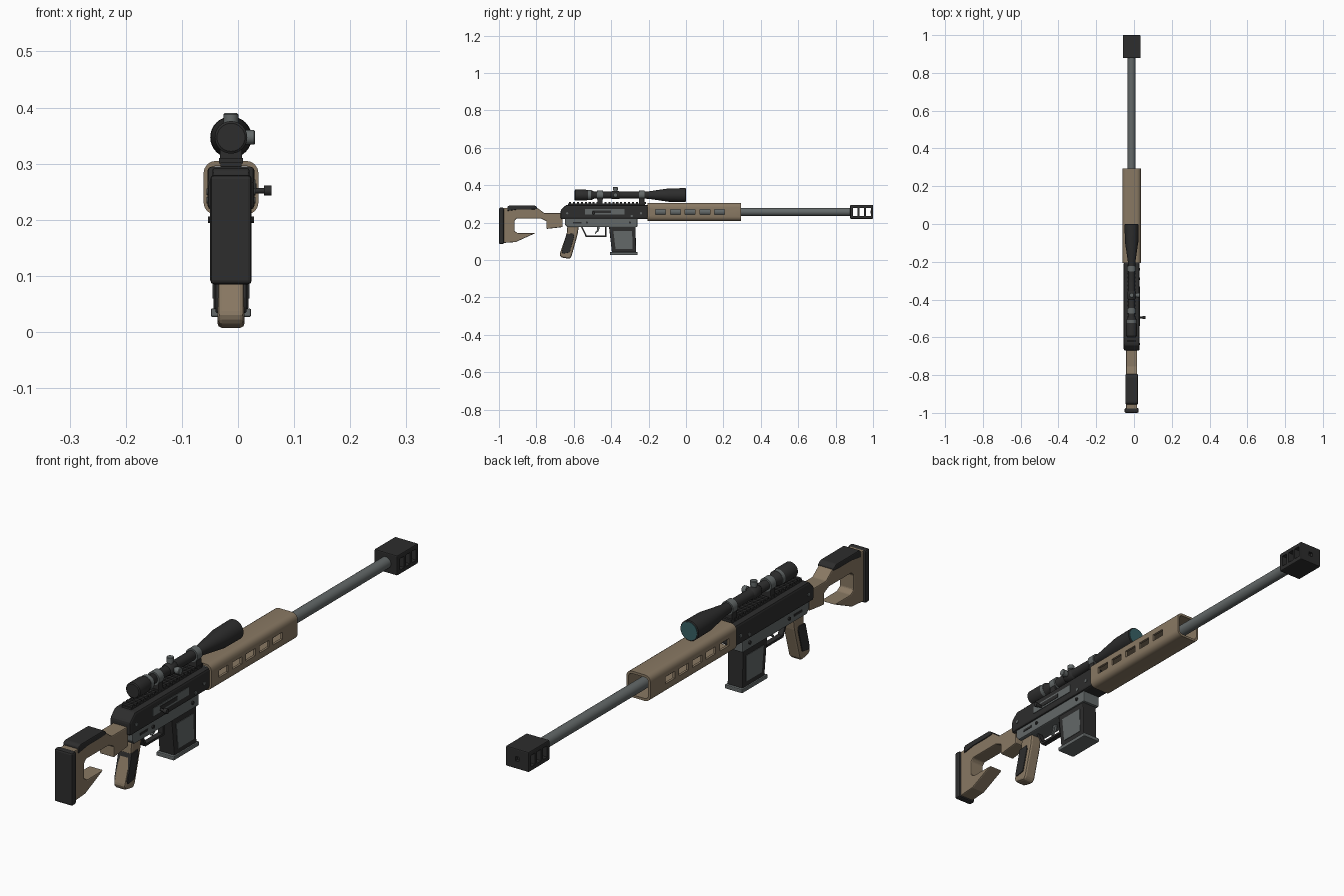
import bpy, bmesh, math
from mathutils import Matrix, Vector

cube = bpy.data.objects.get("Cube")
if cube:
    bpy.data.objects.remove(cube, do_unlink=True)

CX = -0.0125   # centre plane of the rifle
BORE = 0.257   # barrel axis height
SIGHT = 0.347  # scope axis height


def material(name, rgb):
    m = bpy.data.materials.new(name)
    m.use_nodes = True
    m.diffuse_color = (*rgb, 1)
    m.node_tree.nodes["Principled BSDF"].inputs["Base Color"].default_value = (*rgb, 1)
    return m


BLACK = material("matte black", (0.026, 0.026, 0.026))
TAN = material("desert tan", (0.25, 0.19, 0.125))
GREY = material("gunmetal grey", (0.125, 0.14, 0.14))
GLASS = material("teal glass", (0.04, 0.12, 0.13))


def finish(name, bm, mat, bevel=0, segments=2):
    bmesh.ops.recalc_face_normals(bm, faces=bm.faces)
    me = bpy.data.meshes.new(name)
    bm.to_mesh(me)
    bm.free()
    ob = bpy.data.objects.new(name, me)
    bpy.context.collection.objects.link(ob)
    if mat:
        me.materials.append(mat)
    if bevel:
        mod = ob.modifiers.new("Bevel", "BEVEL")
        mod.width, mod.segments = bevel, segments
        mod.limit_method = "ANGLE"
    return ob


def add_box(bm, y, z, x):
    """Box from (min, max) ranges."""
    centre = Vector((sum(x) / 2, sum(y) / 2, sum(z) / 2))
    size = (x[1] - x[0], y[1] - y[0], z[1] - z[0])
    bmesh.ops.create_cube(bm, size=1, matrix=Matrix.Translation(centre) @ Matrix.Diagonal((*size, 1)))


def box(name, y, z, half, mat, bevel=0.0, x=CX, segments=2):
    bm = bmesh.new()
    add_box(bm, y, z, (x - half, x + half))
    return finish(name, bm, mat, bevel, segments)


def slab(name, outline, half, mat, bevel=0.0, x=CX):
    """Side outline of (y, z) points pulled across the width."""
    bm = bmesh.new()
    face = bm.faces.new([bm.verts.new((x - half, y, z)) for y, z in outline])
    new = bmesh.ops.extrude_face_region(bm, geom=[face])["geom"]
    bmesh.ops.translate(bm, vec=(2 * half, 0, 0), verts=[v for v in new if isinstance(v, bmesh.types.BMVert)])
    return finish(name, bm, mat, bevel)


def lathe(name, profile, mat, origin, axis="Y", sides=32, closed=False):
    """Turn (distance, radius) points around an axis; ends are capped unless closed."""
    bm = bmesh.new()
    rings = [[bm.verts.new((r * math.cos(a), r * math.sin(a), d))
              for a in (2 * math.pi * i / sides for i in range(sides))] for d, r in profile]
    pairs = list(zip(rings, rings[1:]))
    if closed:
        pairs.append((rings[-1], rings[0]))
    else:
        bm.faces.new(rings[0])
        bm.faces.new(rings[-1])
    for a, b in pairs:
        for i in range(sides):
            j = (i + 1) % sides
            bm.faces.new((a[i], a[j], b[j], b[i]))
    turn = Vector((0, 0, 1)).rotation_difference({"X": Vector((1, 0, 0)), "Y": Vector((0, 1, 0)),
                                                  "Z": Vector((0, 0, 1))}[axis])
    bmesh.ops.transform(bm, matrix=Matrix.Translation(origin) @ turn.to_matrix().to_4x4(), verts=bm.verts)
    ob = finish(name, bm, mat)
    smooth(ob)
    return ob


def smooth(ob):
    bpy.ops.object.select_all(action="DESELECT")
    ob.select_set(True)
    bpy.context.view_layer.objects.active = ob
    bpy.ops.object.shade_smooth_by_angle(angle=math.radians(35))


def cut(ob, name, ranges):
    """Cut boxes, given as (y, z, x) ranges, out of an object."""
    bm = bmesh.new()
    for y, z, x in ranges:
        add_box(bm, y, z, x)
    cutter = finish(name, bm, None)
    cutter.hide_render = True
    cutter.hide_viewport = True
    mod = ob.modifiers.new("Cut", "BOOLEAN")
    mod.operation, mod.object, mod.solver = "DIFFERENCE", cutter, "EXACT"


# Stock
slab("stock", [(-0.98, 0.278), (-0.794, 0.278), (-0.757, 0.25), (-0.66, 0.25), (-0.66, 0.176),
               (-0.746, 0.166), (-0.746, 0.208), (-0.775, 0.222), (-0.906, 0.222), (-0.917, 0.21),
               (-0.917, 0.155), (-0.9, 0.144), (-0.805, 0.144), (-0.91, 0.096), (-0.98, 0.091)],
     0.029, TAN, 0.004)
box("butt_pad", (-1.0, -0.974), (0.085, 0.28), 0.037, BLACK, 0.007)
slab("cheek_rest", [(-0.955, 0.262), (-0.955, 0.285), (-0.945, 0.292), (-0.81, 0.292), (-0.795, 0.282),
                    (-0.795, 0.272), (-0.83, 0.27), (-0.9, 0.27)], 0.033, BLACK, 0.004)

# Receiver
slab("upper_receiver", [(-0.67, 0.218), (-0.67, 0.268), (-0.64, 0.295), (-0.203, 0.295), (-0.203, 0.218)],
     0.042, BLACK, 0.008)
slab("lower_receiver", [(-0.648, 0.222), (-0.648, 0.19), (-0.635, 0.176), (-0.26, 0.176), (-0.26, 0.222)],
     0.036, GREY, 0.004)
box("ejection_port", (-0.54, -0.33), (0.243, 0.272), 0.003, GREY, x=CX + 0.041)
box("port_opening", (-0.50, -0.40), (0.25, 0.265), 0.003, BLACK, x=CX + 0.0425)
for s, side in ((-1, "right"), (1, "left")):
    box(f"selector_slot_{side}", (-0.605, -0.56), (0.196, 0.204), 0.003, BLACK, x=CX + s * 0.035)
    for k, (y, z) in enumerate(((-0.635, 0.25), (-0.24, 0.25), (-0.29, 0.235), (-0.53, 0.2), (-0.3, 0.2))):
        lathe(f"pin_{side}_{k}", [(-0.004, 0.006), (0.004, 0.006)], BLACK if z < 0.21 else GREY,
              (CX + s * (0.037 if z < 0.21 else 0.04), y, z), "X", 12)

# Top rail
box("rail_base", (-0.63, -0.22), (0.29, 0.302), 0.019, BLACK)
for k in range(20):
    y = -0.625 + k * 0.021
    box(f"rail_tooth_{k}", (y, y + 0.011), (0.3, 0.31), 0.021, BLACK)

# Bolt handle
lathe("bolt_handle", [(0, 0.005), (0.035, 0.005), (0.035, 0.009), (0.049, 0.009)], BLACK,
      (0.011, -0.495, 0.252), "X", 16)

# Hollow fore-end with vent slots
bm = bmesh.new()
add_box(bm, (-0.207, 0.295), (BORE - 0.048, BORE + 0.048), (CX - 0.049, CX + 0.049))
long_edges = [e for e in bm.edges if abs(e.verts[0].co.y - e.verts[1].co.y) > 0.1]
bmesh.ops.bevel(bm, geom=long_edges, offset=0.022, segments=4, profile=0.5, affect="EDGES")
ends = [f for f in bm.faces if abs(f.normal.y) > 0.9]
bmesh.ops.inset_individual(bm, faces=ends, thickness=0.009)
bmesh.ops.delete(bm, geom=ends, context="FACES_ONLY")
# Join the two openings with an inner wall
rims = [e for e in bm.edges if e.is_boundary]
bmesh.ops.bridge_loops(bm, edges=rims)
fore_end = finish("fore_end", bm, TAN)
cut(fore_end, "vent_cutter", [((y, y + 0.054), (BORE - 0.013, BORE + 0.013), (-0.1, 0.1))
                              for y in (-0.163 + 0.079 * k for k in range(5))])
smooth(fore_end)

# Barrel and muzzle brake
lathe("barrel", [(-0.21, 0.021), (0.885, 0.021)], GREY, (CX, 0, BORE), sides=24)
brake = box("muzzle_brake", (0.878, 1.0), (BORE - 0.037, BORE + 0.037), 0.047, BLACK, 0.004)
cut(brake, "brake_cutter", [((y, y + 0.025), (BORE - 0.021, BORE + 0.021), (-0.1, 0.1))
                            for y in (0.893, 0.928, 0.963)]
    + [((0.986, 1.02), (BORE - 0.008, BORE + 0.008), (CX - 0.008, CX + 0.008))])

# Scope
lathe("scope_body", [(-0.595, 0.025), (-0.592, 0.029), (-0.535, 0.029), (-0.525, 0.026), (-0.505, 0.026),
                     (-0.49, 0.018), (-0.245, 0.018), (-0.2, 0.02), (-0.09, 0.036), (-0.003, 0.037),
                     (-0.001, 0.034)], BLACK, (CX, 0, SIGHT))
lathe("scope_lens", [(-0.002, 0.033), (0.001, 0.033)], GLASS, (CX, 0, SIGHT))
lathe("zoom_ring", [(-0.523, 0.027), (-0.508, 0.027)], GREY, (CX, 0, SIGHT))
lathe("turret_housing", [(-0.4, 0.018), (-0.394, 0.022), (-0.36, 0.022), (-0.354, 0.018)], BLACK, (CX, 0, SIGHT))
for axis, name in (("Z", "elevation_turret"), ("X", "windage_turret")):
    lathe(name, [(0.01, 0.01), (0.026, 0.01), (0.026, 0.013), (0.041, 0.013), (0.043, 0.011)], GREY,
          (CX, -0.377, SIGHT), axis, 20)
for y, name in ((-0.46, "rear"), (-0.237, "front")):
    lathe(f"{name}_scope_ring", [(-0.015, 0.024), (0.015, 0.024)], GREY, (CX, y, SIGHT))
    box(f"{name}_scope_mount", (y - 0.014, y + 0.014), (0.302, 0.332), 0.02, BLACK, 0.002)

# Magazine
slab("magazine", [(-0.412, 0.18), (-0.27, 0.18), (-0.267, 0.04), (-0.396, 0.04)], 0.031, BLACK, 0.003)
slab("magazine_panel", [(-0.388, 0.155), (-0.288, 0.155), (-0.286, 0.06), (-0.377, 0.06)], 0.033, GREY)
box("magazine_base", (-0.407, -0.258), (0.027, 0.042), 0.036, GREY, 0.003)

# Trigger and guard
slab("trigger_guard", [(-0.563, 0.18), (-0.535, 0.122), (-0.425, 0.122), (-0.425, 0.18), (-0.433, 0.18),
                       (-0.433, 0.13), (-0.53, 0.13), (-0.555, 0.18)], 0.01, BLACK)
slab("trigger", [(-0.475, 0.18), (-0.46, 0.18), (-0.467, 0.155), (-0.485, 0.14), (-0.488, 0.145),
                 (-0.475, 0.16)], 0.005, GREY)

# Pistol grip
slab("grip", [(-0.635, 0.18), (-0.573, 0.18), (-0.58, 0.135), (-0.612, 0.02), (-0.622, 0.006),
              (-0.668, 0.014), (-0.676, 0.03), (-0.638, 0.14)], 0.024, TAN, 0.008)
slab("grip_panels", [(-0.64, 0.138), (-0.602, 0.142), (-0.598, 0.125), (-0.622, 0.04), (-0.66, 0.034),
                     (-0.664, 0.045)], 0.0275, BLACK, 0.002)
